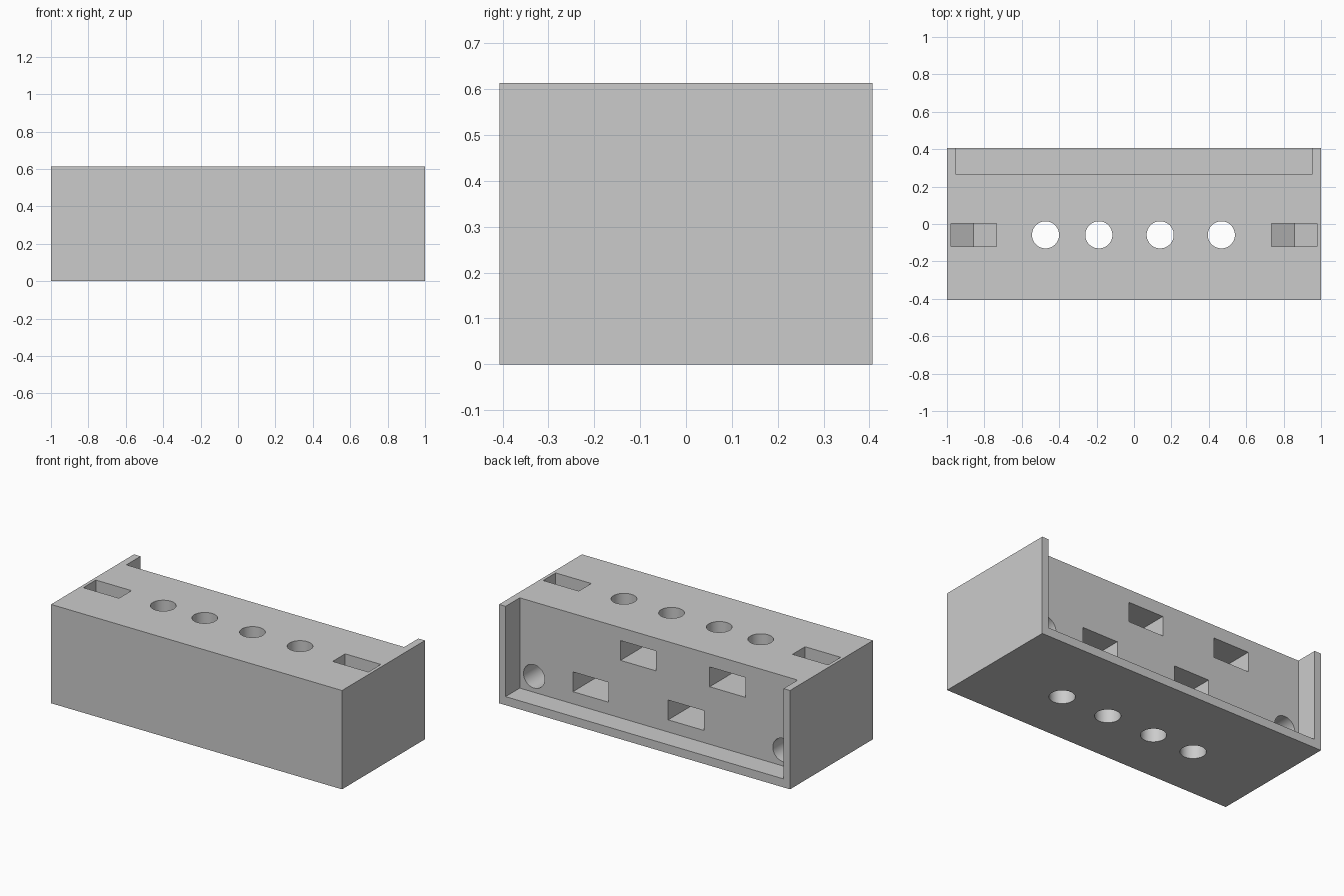
import bpy
import bmesh
import math
from mathutils import Vector

cube = bpy.data.objects.get("Cube")
if cube:
    bpy.data.objects.remove(cube, do_unlink=True)

WIDTH, DEPTH, HEIGHT = 2.0, 0.814, 0.614
RECESS_Y, FLOOR, WALL = 0.268, 0.053, 0.045
BOLT_R, NUT_HALF, NUT_THICK = 0.0725, 0.1225, 0.123
ROW_Y = -0.058                  # line of the vertical bolts
SIDE_X, SIDE_Z = 0.857, 0.152   # horizontal bolts near both ends
HIGH, LOW = 0.472, 0.19         # heights of the nut slots
X, Y, Z = Vector((1, 0, 0)), Vector((0, 1, 0)), Vector((0, 0, 1))

grey = bpy.data.materials.new("light grey")
grey.use_nodes = True
colour = (0.6, 0.6, 0.6, 1)
grey.diffuse_color = colour
grey.node_tree.nodes["Principled BSDF"].inputs["Base Color"].default_value = colour


def prism(name, points, centre, u, v, axis, start, end):
    """Extrude a 2D outline, drawn along u and v, from start to end on axis."""
    bm = bmesh.new()
    base = [bm.verts.new(Vector(centre) + u * p + v * q + axis * start) for p, q in points]
    face = bm.faces.new(base)
    top = bmesh.ops.extrude_face_region(bm, geom=[face])["geom"]
    moved = [g for g in top if isinstance(g, bmesh.types.BMVert)]
    bmesh.ops.translate(bm, verts=moved, vec=axis * (end - start))
    bmesh.ops.recalc_face_normals(bm, faces=bm.faces)
    mesh = bpy.data.meshes.new(name)
    bm.to_mesh(mesh)
    bm.free()
    mesh.materials.append(grey)
    obj = bpy.data.objects.new(name, mesh)
    bpy.context.collection.objects.link(obj)
    return obj


def rectangle(a, b, c, d):
    return [(a, c), (b, c), (b, d), (a, d)]


def circle(radius, sides=48):
    turns = [2 * math.pi * i / sides for i in range(sides)]
    return [(radius * math.cos(t), radius * math.sin(t)) for t in turns]


def nut_slot(length):
    """Half hexagon at the closed end, straight sides to the open end."""
    shoulder, tip = NUT_HALF * math.tan(math.pi / 6), NUT_HALF / math.cos(math.pi / 6)
    return [(-NUT_HALF, length), (-NUT_HALF, -shoulder), (0, -tip),
            (NUT_HALF, -shoulder), (NUT_HALF, length)]


# Solid block
block = prism("mounting_block", rectangle(-WIDTH / 2, WIDTH / 2, -DEPTH / 2, DEPTH / 2),
              (0, 0, 0), X, Y, Z, 0, HEIGHT)

# Recess open to the back and top
cutters = [prism("recess_cutter", rectangle(WALL - 1, 1 - WALL, RECESS_Y, 0.6),
                 (0, 0, 0), X, Y, Z, FLOOR, 0.8)]

# Vertical bolt holes, each with a nut slot entered from the recess
half = NUT_THICK / 2
for x, z in ((-0.473, HIGH), (-0.188, LOW), (0.14, HIGH), (0.467, LOW)):
    cutters.append(prism("bolt_cutter", circle(BOLT_R), (x, ROW_Y, 0), X, Y, Z, -0.1, 0.8))
    cutters.append(prism("nut_cutter", nut_slot(RECESS_Y - ROW_Y + 0.03),
                         (x, ROW_Y, z), X, Y, Z, -half, half))

# Horizontal bolt holes at both ends, each with a nut slot entered from the top
for side in (-1, 1):
    centre = (side * SIDE_X, ROW_Y, SIDE_Z)
    cutters.append(prism("end_bolt_cutter", circle(BOLT_R), centre, X, Z, Y,
                         -0.15, RECESS_Y - ROW_Y + 0.03))
    cutters.append(prism("end_nut_cutter", nut_slot(HEIGHT), centre, X, Z, Y, -half, half))

# Cut everything from the block
bpy.context.view_layer.objects.active = block
for cutter in cutters:
    cutter.hide_render = True
    cut = block.modifiers.new("cut", 'BOOLEAN')
    cut.operation, cut.solver, cut.object = 'DIFFERENCE', 'EXACT', cutter
    bpy.ops.object.modifier_apply(modifier=cut.name)
    bpy.data.objects.remove(cutter, do_unlink=True)

# Smooth hole walls, sharp edges
for obj in bpy.context.selected_objects:
    obj.select_set(False)
block.select_set(True)
bpy.ops.object.shade_smooth_by_angle(angle=math.radians(25))
